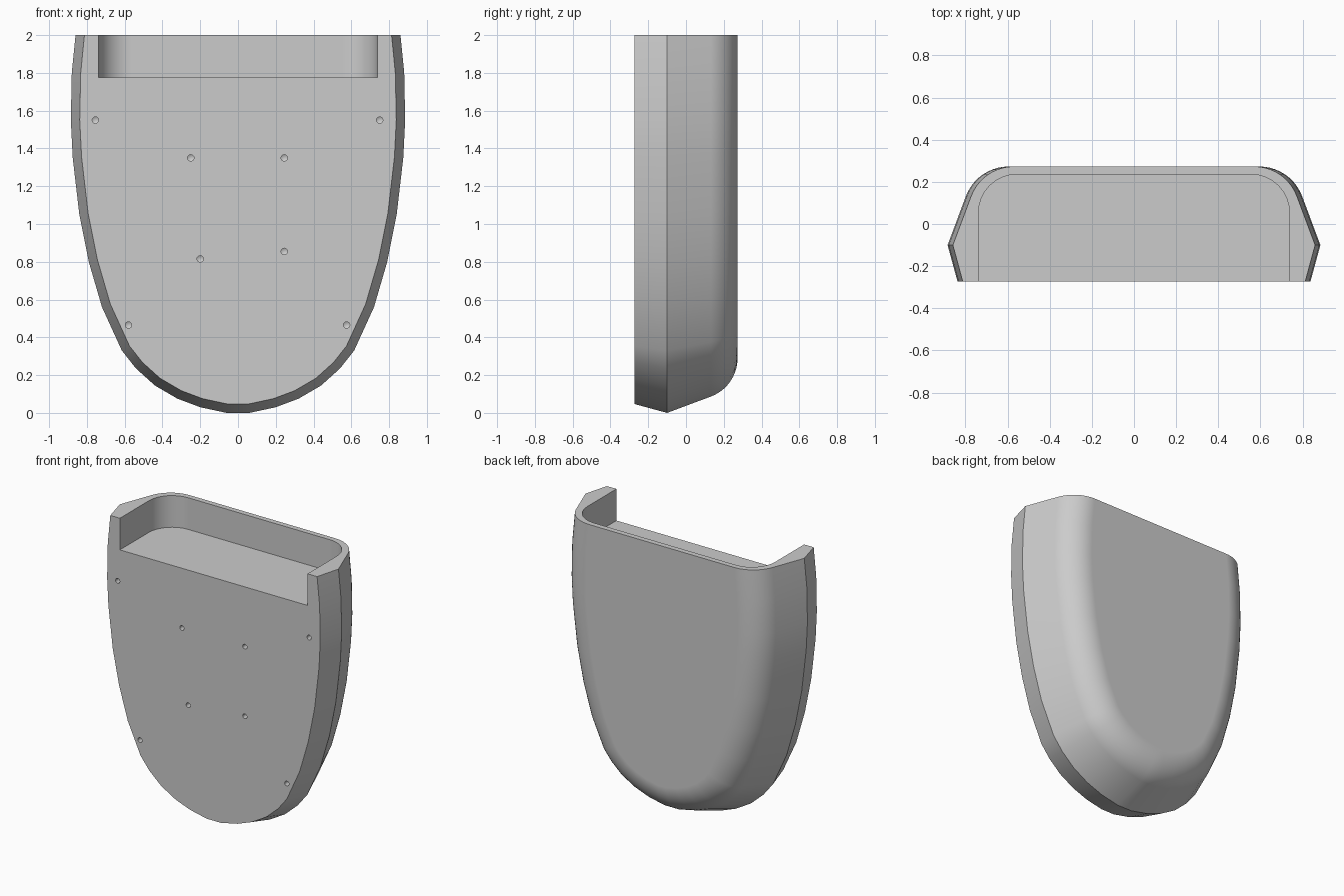
import bpy, bmesh, math
from mathutils import Vector

cube = bpy.data.objects.get("Cube")
if cube:
    bpy.data.objects.remove(cube, do_unlink=True)

grey = bpy.data.materials.new("plain_grey")
grey.use_nodes = True
colour = (0.6, 0.6, 0.6, 1)
grey.diffuse_color = colour
grey.node_tree.nodes["Principled BSDF"].inputs["Base Color"].default_value = colour


def make_object(name, bm):
    bmesh.ops.recalc_face_normals(bm, faces=bm.faces)
    mesh = bpy.data.meshes.new(name)
    bm.to_mesh(mesh)
    bm.free()
    mesh.materials.append(grey)
    ob = bpy.data.objects.new(name, mesh)
    bpy.context.collection.objects.link(ob)
    return ob


# Shield outline (x, z), right half from the top down, mirrored to the left
TOP = 2.0
half = [(0.86, TOP), (0.88, 1.8), (0.885, 1.55), (0.875, 1.35), (0.84, 1.05),
        (0.79, 0.8), (0.72, 0.56), (0.615, 0.33), (0.54, 0.235),
        (0.44, 0.145), (0.32, 0.075), (0.2, 0.03), (0.06, 0.0)]
outline = [Vector(p) for p in half] + [Vector((-x, z)) for x, z in reversed(half)]


def inset(points, d):
    """Move an open outline inwards, keeping its ends level at the top."""
    out = []
    for i, p in enumerate(points):
        if i in (0, len(points) - 1):
            out.append(Vector((p.x - math.copysign(d, p.x), p.y)))
            continue
        a = (p - points[i - 1]).normalized()
        b = (points[i + 1] - p).normalized()
        na, nb = Vector((a.y, -a.x)), Vector((b.y, -b.x))
        n = (na + nb).normalized()
        out.append(p + n * d / n.dot(na))
    return out


# Depth profile (inset, y): front bevel, widest ridge, sloped side, rounded back
FRONT, BACK, R, STEPS = -0.273, 0.273, 0.217, 10
profile = [(0.047, FRONT), (0.0, -0.1)]
for k in range(STEPS + 1):
    t = math.radians(20.5 + 69.5 * k / STEPS)
    profile.append((0.29 - R * math.cos(t), BACK - R + R * math.sin(t)))

bm = bmesh.new()
rings = [[bm.verts.new((p.x, y, p.y)) for p in inset(outline, d)] for d, y in profile]
for r, s in zip(rings, rings[1:]):
    for i in range(len(r) - 1):
        bm.faces.new((r[i], r[i + 1], s[i + 1], s[i]))
bm.faces.new(rings[0])
bm.faces.new(rings[-1])
bm.faces.new([r[0] for r in rings] + [r[-1] for r in reversed(rings)])
body = make_object("shield_body", bm)

# Pocket cutter: open to the front and top, rounded at the back corners
W, DEEP, CORNER, FLOOR = 0.738, 0.235, 0.18, 1.775
right = [(W, FRONT - 0.1)]
for k in range(9):
    t = math.radians(90 * k / 8)
    right.append((W - CORNER + CORNER * math.cos(t), DEEP - CORNER + CORNER * math.sin(t)))
path = right + [(-x, y) for x, y in reversed(right)]
bm = bmesh.new()
base = bm.faces.new([bm.verts.new((x, y, FLOOR)) for x, y in path])
up = bmesh.ops.extrude_face_region(bm, geom=[base])
bmesh.ops.translate(bm, vec=(0, 0, 0.4),
                    verts=[g for g in up["geom"] if isinstance(g, bmesh.types.BMVert)])
pocket = make_object("pocket_cutter", bm)

# Screw hole cutters in the front face, with pointed ends
holes = [(-0.755, 1.55), (0.75, 1.55), (-0.25, 1.35), (0.245, 1.35),
         (-0.2, 0.815), (0.245, 0.855), (-0.58, 0.465), (0.575, 0.465)]
bm = bmesh.new()
for x, z in holes:
    made = bmesh.ops.create_cone(bm, cap_ends=True, segments=16,
                                 radius1=0.017, radius2=0.017, depth=0.2)
    for v in made["verts"]:
        v.co = Vector((x + v.co.x, FRONT + v.co.z, z + v.co.y))
    faces = {f for v in made["verts"] for f in v.link_faces}
    end = max(faces, key=lambda f: f.calc_center_median().y)
    tip = bmesh.ops.poke(bm, faces=[end])["verts"][0]
    tip.co.y += 0.01
drill = make_object("screw_hole_cutter", bm)

# Cut the pocket and holes, then shade
bpy.ops.object.select_all(action='DESELECT')
body.select_set(True)
bpy.context.view_layer.objects.active = body
for cutter in (pocket, drill):
    cutter.hide_render = True
    mod = body.modifiers.new(cutter.name, 'BOOLEAN')
    mod.operation = 'DIFFERENCE'
    mod.solver = 'EXACT'
    mod.object = cutter
    bpy.ops.object.modifier_apply(modifier=mod.name)
    bpy.data.objects.remove(cutter, do_unlink=True)
bpy.ops.object.shade_smooth_by_angle(angle=math.radians(30))
weighted = body.modifiers.new("weighted_normals", 'WEIGHTED_NORMAL')
weighted.keep_sharp = True
